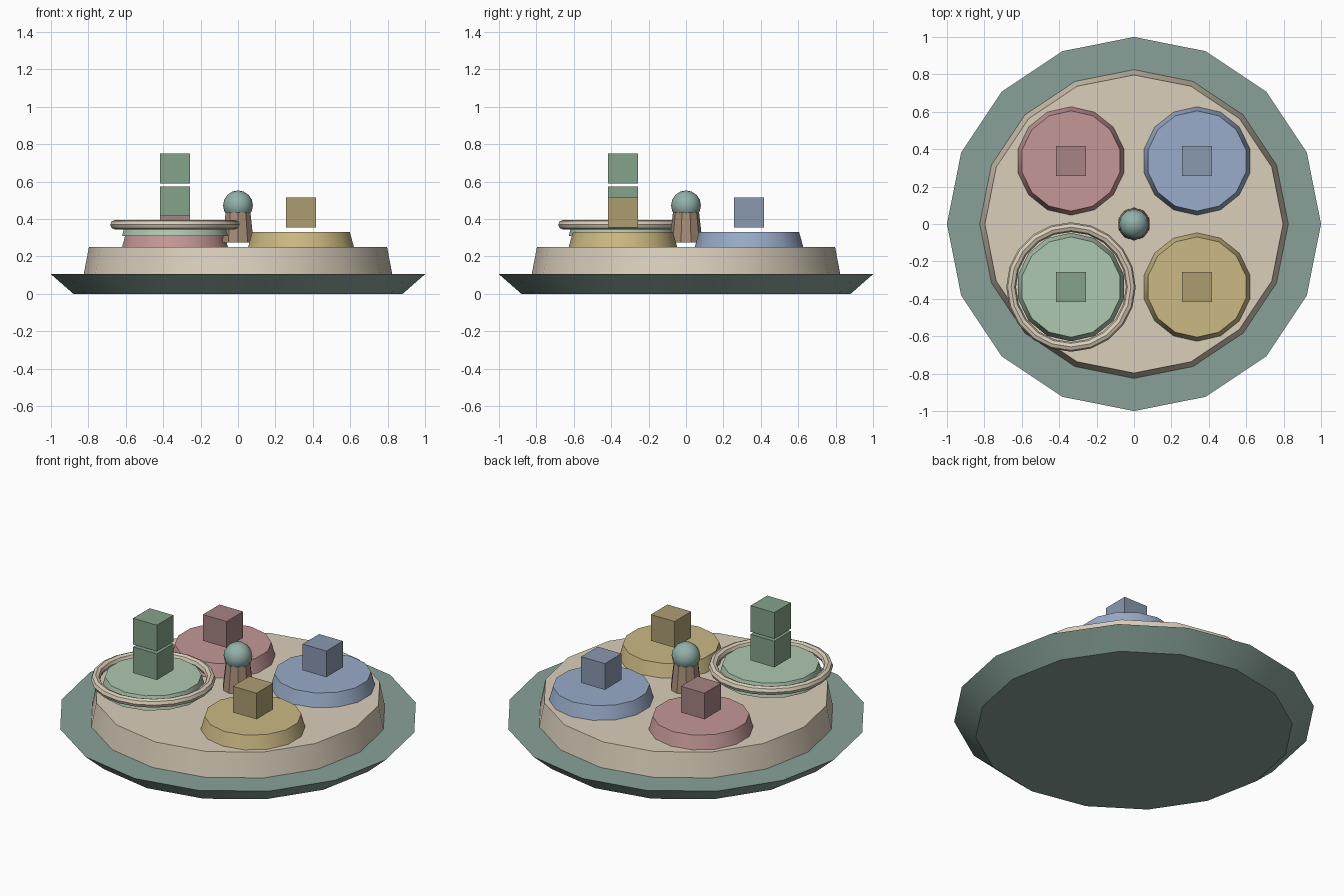
import bpy
from math import radians

if "Cube" in bpy.data.objects:
    bpy.data.objects.remove(bpy.data.objects["Cube"])


def paint(name, rgb):
    # sRGB 0-255 to linear
    m = bpy.data.materials.new(name)
    m.diffuse_color = [(c / 255) ** 2.2 for c in rgb] + [1]
    m.use_nodes = True
    m.node_tree.nodes["Principled BSDF"].inputs["Base Color"].default_value = m.diffuse_color
    return m


def finish(name, mat):
    ob = bpy.context.object
    ob.name = name
    ob.data.materials.append(mat)
    bpy.ops.object.shade_smooth_by_angle(angle=radians(30))
    return ob


def frustum(name, mat, sides, r1, r2, z1, z2, x=0, y=0):
    bpy.ops.mesh.primitive_cone_add(vertices=sides, radius1=r1, radius2=r2,
                                    depth=z2 - z1, location=(x, y, (z1 + z2) / 2))
    return finish(name, mat)


def block(name, mat, x, y, z):
    bpy.ops.mesh.primitive_cube_add(size=0.16, location=(x, y, z + 0.08))
    return finish(name, mat)


teal = paint("teal", (135, 160, 151))
cream = paint("cream", (217, 205, 185))
brown = paint("brown", (165, 140, 118))
sphere_teal = paint("light_teal", (145, 175, 168))

# Base tray and raised platform
frustum("base_tray", teal, 16, 0.88, 1.0, 0, 0.105)
frustum("platform", cream, 16, 0.825, 0.797, 0.105, 0.25)

# Four pads with a block hovering over each; the green one is raised
P = 0.337
pads = [
    ("red", -P, P, 0, (196, 150, 150), (166, 130, 130)),
    ("blue", P, P, 0, (152, 170, 200), (136, 152, 174)),
    ("yellow", P, -P, 0, (202, 184, 130), (172, 157, 114)),
    ("green", -P, -P, 0.06, (172, 198, 174), (132, 162, 136)),
]
for name, x, y, lift, pad_rgb, block_rgb in pads:
    frustum(name + "_pad", paint(name + "_pad", pad_rgb), 14, 0.29, 0.268,
            0.25 + lift, 0.33 + lift, x, y)
    mat = paint(name + "_block", block_rgb)
    block(name + "_block", mat, x, y, 0.355 + lift)
    if lift:
        block(name + "_upper_block", mat, x, y, 0.59)

# Ring around the raised pad
bpy.ops.mesh.primitive_torus_add(major_segments=20, minor_segments=8,
                                 major_radius=0.32, minor_radius=0.026,
                                 location=(-P, -P, 0.37))
finish("highlight_ring", cream)
bpy.ops.object.shade_smooth()

# Centre post with ball
frustum("centre_post", brown, 10, 0.088, 0.07, 0.275, 0.435)
bpy.ops.mesh.primitive_uv_sphere_add(segments=12, ring_count=8, radius=0.08,
                                     location=(0, 0, 0.473))
finish("post_ball", sphere_teal)
bpy.ops.object.shade_smooth()
